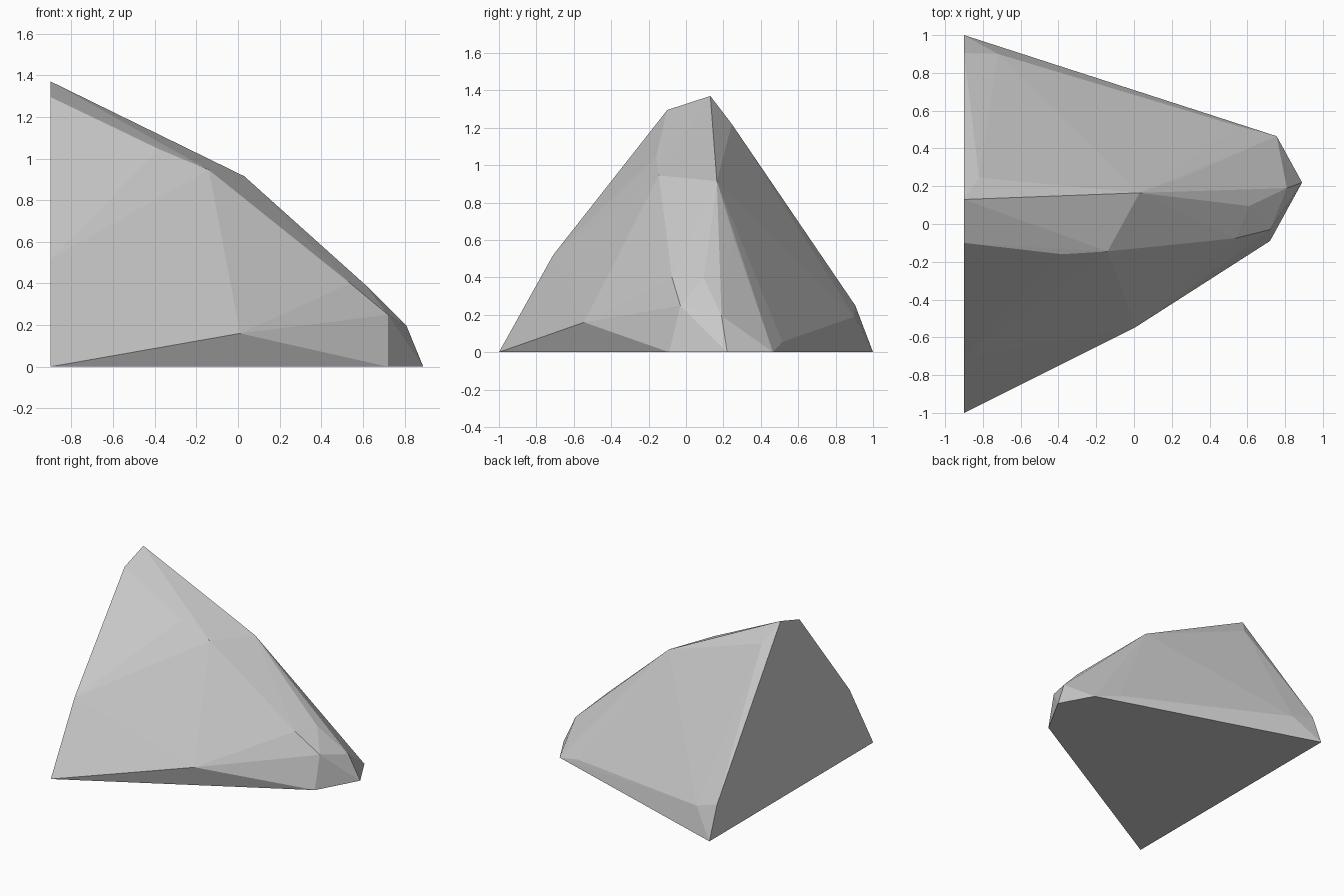
import bpy, bmesh, math

if "Cube" in bpy.data.objects:
    bpy.data.objects.remove(bpy.data.objects["Cube"])

# Cut side of the boulder: outline (y, z) on the plane x = -0.9
cut_outline = [(-1, 0), (-0.71, 0.52), (-0.1, 1.295), (0.13, 1.37),
               (0.905, 0.25), (1, 0)]
# Foot outline (x, y) on z = 0
foot = [(0.72, -0.09), (0.89, 0.22), (0.755, 0.465)]
# Chipped corners of the body
corners = [
    (-0.82, 0.245, 1.22), (-0.72, 0.90, 0.19), (0.56, 0.515, 0.055),  # back
    (0.03, 0.165, 0.915), (-0.14, -0.145, 0.945), (-0.38, -0.16, 1.045),  # ridge
    (0.28, 0.255, 0.615), (0.61, 0.095, 0.395), (0.81, 0.19, 0.195),  # nose
    (0.54, -0.075, 0.40), (0.72, -0.03, 0.25),
    (-0.5, -0.285, 0.92), (0.01, -0.545, 0.16),  # front
]
points = [(-0.9, y, z) for y, z in cut_outline] + [(x, y, 0) for x, y in foot] + corners

# Wrap the corners in flat facets
bm = bmesh.new()
for p in points:
    bm.verts.new(p)
hull = bmesh.ops.convex_hull(bm, input=bm.verts)
loose = [v for v in bm.verts if not v.link_faces]
bmesh.ops.delete(bm, geom=loose, context='VERTS')
bmesh.ops.dissolve_limit(bm, angle_limit=math.radians(0.5), verts=bm.verts, edges=bm.edges)
bmesh.ops.recalc_face_normals(bm, faces=bm.faces)
mesh = bpy.data.meshes.new("boulder")
bm.to_mesh(mesh)
bm.free()

# Single stone colour
stone = bpy.data.materials.new("grey stone")
stone.diffuse_color = (0.6, 0.6, 0.6, 1)
stone.use_nodes = True
stone.node_tree.nodes["Principled BSDF"].inputs["Base Color"].default_value = stone.diffuse_color
mesh.materials.append(stone)
boulder = bpy.data.objects.new("boulder", mesh)
bpy.context.collection.objects.link(boulder)
